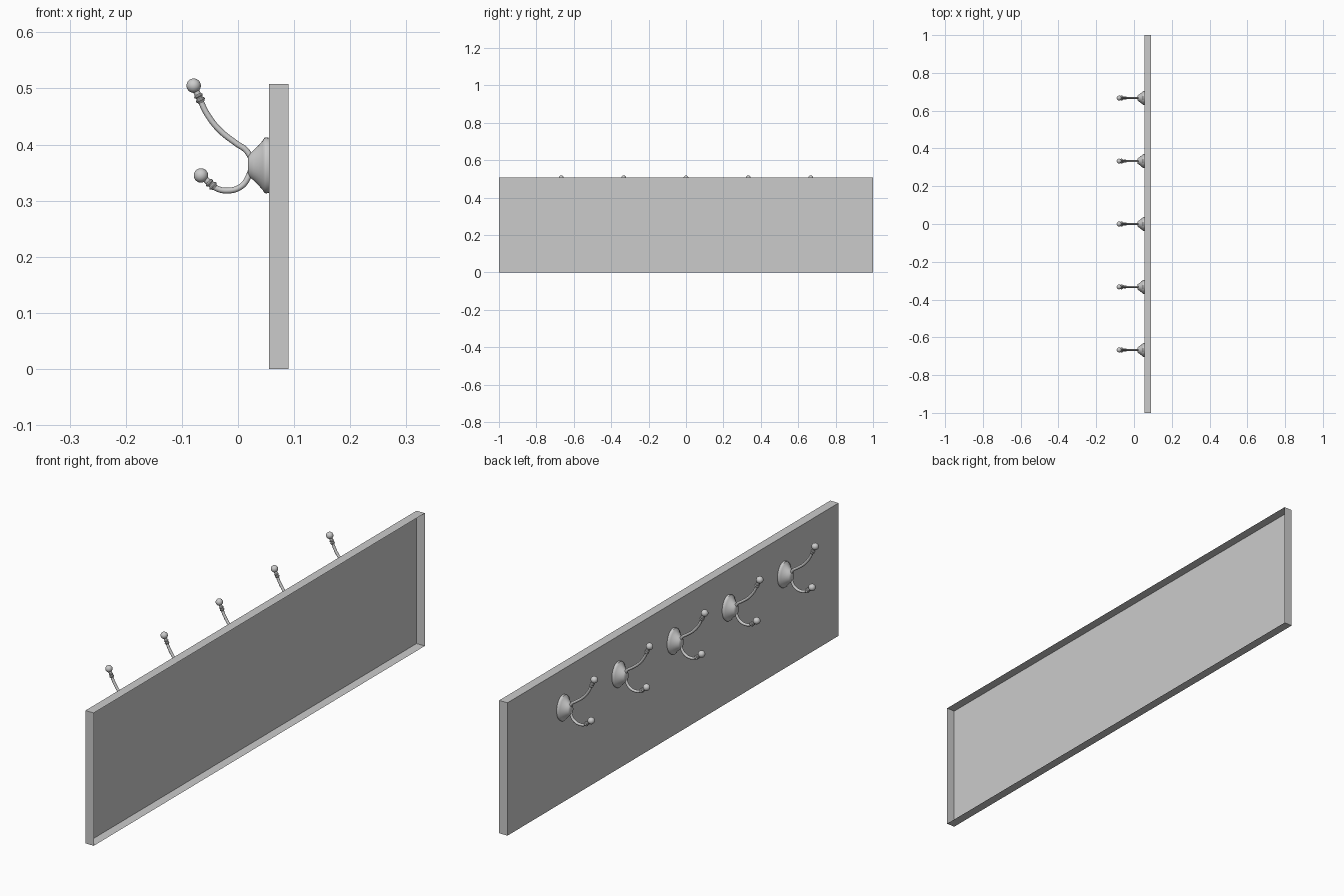
import bpy, bmesh, math
from mathutils import Vector, Matrix

if "Cube" in bpy.data.objects:
    bpy.data.objects.remove(bpy.data.objects["Cube"])

HOOK_Y = [-0.667, -0.333, 0.0, 0.333, 0.667]


def new_object(name, bm, smooth=True):
    bmesh.ops.recalc_face_normals(bm, faces=bm.faces)
    for f in bm.faces:
        f.smooth = smooth
    me = bpy.data.meshes.new(name)
    bm.to_mesh(me)
    bm.free()
    ob = bpy.data.objects.new(name, me)
    bpy.context.collection.objects.link(ob)
    if smooth:
        bpy.context.view_layer.objects.active = ob
        bpy.ops.object.select_all(action='DESELECT')
        ob.select_set(True)
        bpy.ops.object.shade_smooth_by_angle(angle=math.radians(40))
    return ob


def lathe(name, profile, matrix, steps=32):
    """Spin (radius, height) points about local z, then place with matrix."""
    bm = bmesh.new()
    vs = [bm.verts.new((r, 0, h)) for r, h in profile]
    es = [bm.edges.new(p) for p in zip(vs, vs[1:])]
    bmesh.ops.spin(bm, geom=vs + es, cent=(0, 0, 0), axis=(0, 0, 1),
                   angle=math.tau, steps=steps, use_duplicate=False)
    bmesh.ops.remove_doubles(bm, verts=bm.verts, dist=1e-5)
    bm.transform(matrix)
    return new_object(name, bm)


# Board: thin box, open at the back (+x)
bm = bmesh.new()
bmesh.ops.create_cube(bm, size=1, matrix=Matrix.Translation((0.0725, 0, 0.254))
                      @ Matrix.Diagonal((0.035, 2, 0.508, 1)))
bm.normal_update()
bmesh.ops.delete(bm, geom=[f for f in bm.faces if f.calc_center_median().x > 0.089],
                 context='FACES_ONLY')
new_object("board", bm, smooth=False)
for f in bpy.data.objects["board"].data.polygons:
    f.use_smooth = False

parts = []

# Oval wall mount of the hook, flaring toward the board
mount = [(0, 0.037), (0.016, 0.037), (0.021, 0.034), (0.027, 0.027), (0.036, 0.018),
         (0.044, 0.011), (0.049, 0.008), (0.050, 0.005), (0.049, 0.0), (0, 0.0)]
place = (Matrix.Translation((0.055, 0, 0.363)) @ Matrix.Diagonal((1, 0.74, 1, 1))
         @ Matrix.Rotation(-math.pi / 2, 4, 'Y'))
parts.append(lathe("hook_mount", mount, place))

# Bent rod making the upper and lower arms
path = [(-0.071, 0.487), (-0.053, 0.451), (-0.031, 0.424), (-0.003, 0.402),
        (0.016, 0.388), (0.0245, 0.368), (0.019, 0.344), (0.005, 0.325),
        (-0.020, 0.318), (-0.040, 0.323), (-0.056, 0.336)]
cu = bpy.data.curves.new("hook_rod", 'CURVE')
cu.dimensions = '3D'
cu.bevel_depth = 0.0052
cu.bevel_resolution = 4
cu.use_fill_caps = True
sp = cu.splines.new('BEZIER')
sp.resolution_u = 6
sp.bezier_points.add(len(path) - 1)
for p, (x, z) in zip(sp.bezier_points, path):
    p.co = (x, 0, z)
    p.handle_left_type = p.handle_right_type = 'AUTO'
rod = bpy.data.objects.new("hook_rod", cu)
bpy.context.collection.objects.link(rod)
parts.append(rod)

# Ball finials with two collar rings, heights measured from the ball centre
R = 0.0128
collar = [(0.0048, -0.034), (0.0066, -0.031), (0.0085, -0.029), (0.0085, -0.027),
          (0.0060, -0.025), (0.0060, -0.023), (0.0080, -0.021), (0.0080, -0.019),
          (0.0058, -0.017), (0.0056, -0.0115)]
ball = [(R * math.sin(a), -R * math.cos(a))
        for a in [math.radians(26 + 154 * i / 14) for i in range(15)]]
ball[-1] = (0, R)
for name, centre, direction in (("upper_finial", (-0.079, 0, 0.505), (-0.42, 0, 0.9)),
                                ("lower_finial", (-0.066, 0, 0.345), (-0.76, 0, 0.66))):
    rot = Vector(direction).to_track_quat('Z', 'Y').to_matrix().to_4x4()
    parts.append(lathe(name, collar + ball, Matrix.Translation(centre) @ rot, 24))

# Repeat the hook along the board
for part in parts:
    base = part.name
    for i, y in enumerate(HOOK_Y):
        ob = part if i == 0 else part.copy()
        if i:
            bpy.context.collection.objects.link(ob)
        ob.name = f"{base}_{i + 1}"
        ob.location.y = y
